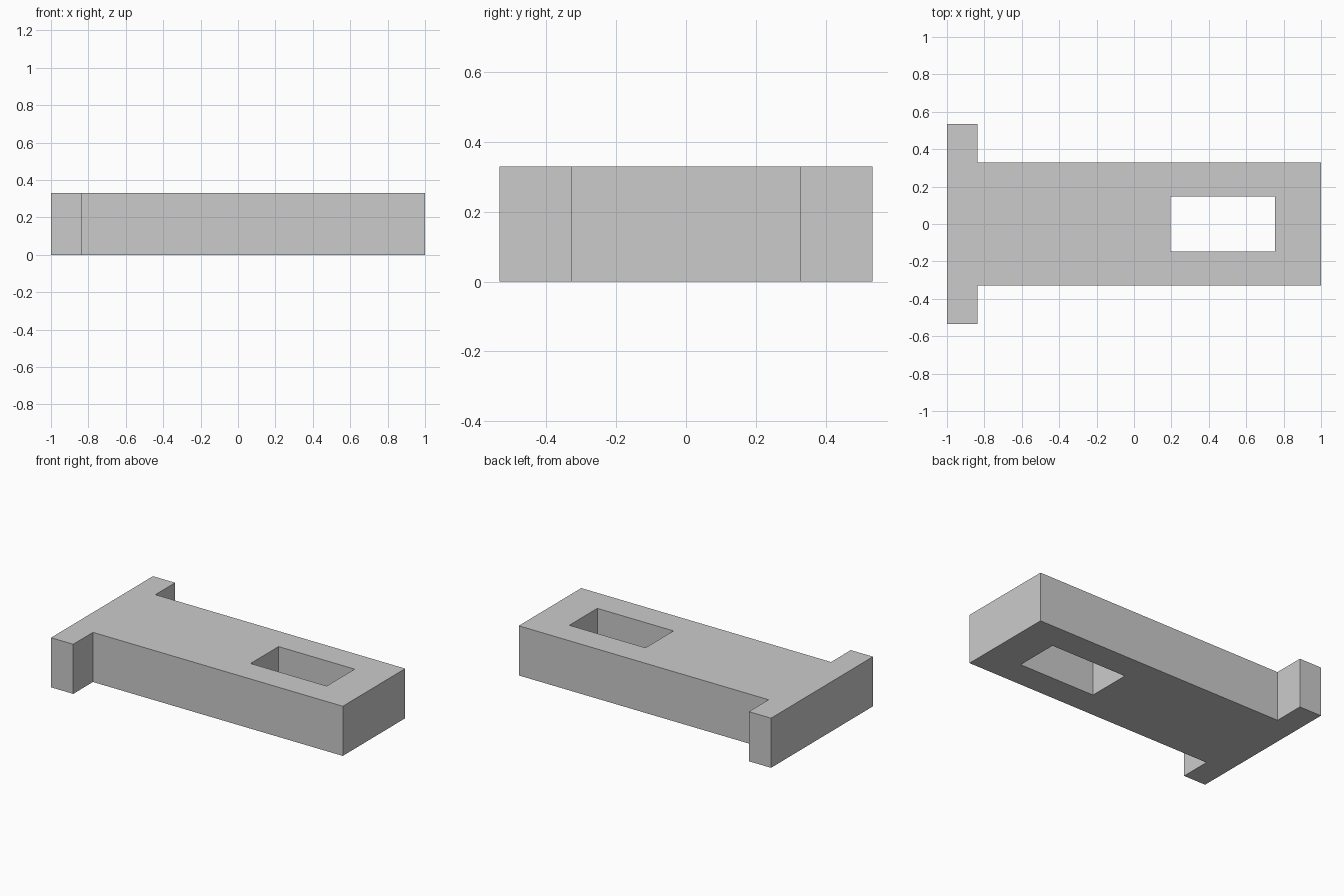
import bpy
import bmesh

cube = bpy.data.objects.get("Cube")
if cube:
    bpy.data.objects.remove(cube, do_unlink=True)

HEIGHT = 0.33
BODY, FLANGE, SLOT = 0.328, 0.535, 0.147   # half widths along y
STEP, SLOT_START, SLOT_END = -0.837, 0.195, 0.755

grey = bpy.data.materials.new("plain grey")
grey.use_nodes = True
colour = (0.6, 0.6, 0.6, 1)
grey.diffuse_color = colour
grey.node_tree.nodes["Principled BSDF"].inputs["Base Color"].default_value = colour


def prism(name, outline, bottom, top):
    """Extrude a flat outline upwards into a solid."""
    bm = bmesh.new()
    face = bm.faces.new([bm.verts.new((x, y, bottom)) for x, y in outline])
    new = bmesh.ops.extrude_face_region(bm, geom=[face])["geom"]
    moved = [v for v in new if isinstance(v, bmesh.types.BMVert)]
    bmesh.ops.translate(bm, verts=moved, vec=(0, 0, top - bottom))
    bmesh.ops.recalc_face_normals(bm, faces=bm.faces)
    mesh = bpy.data.meshes.new(name)
    bm.to_mesh(mesh)
    bm.free()
    mesh.materials.append(grey)
    obj = bpy.data.objects.new(name, mesh)
    bpy.context.collection.objects.link(obj)
    return obj


def mirrored(half):
    """Complete a half outline by mirroring it across y = 0."""
    return half + [(x, -y) for x, y in reversed(half)]


# T-shaped block with a flange at its right end
block = prism("flanged_block",
              mirrored([(-1, FLANGE), (STEP, FLANGE), (STEP, BODY), (1, BODY)]),
              0, HEIGHT)

# Rectangular slot through the block
cutter = prism("slot_cutter", mirrored([(SLOT_START, SLOT), (SLOT_END, SLOT)]),
               -0.1, HEIGHT + 0.1)
cutter.hide_render = True
cutter.hide_viewport = True
cutter.display_type = 'WIRE'
cut = block.modifiers.new("slot", 'BOOLEAN')
cut.operation = 'DIFFERENCE'
cut.solver = 'EXACT'
cut.object = cutter
